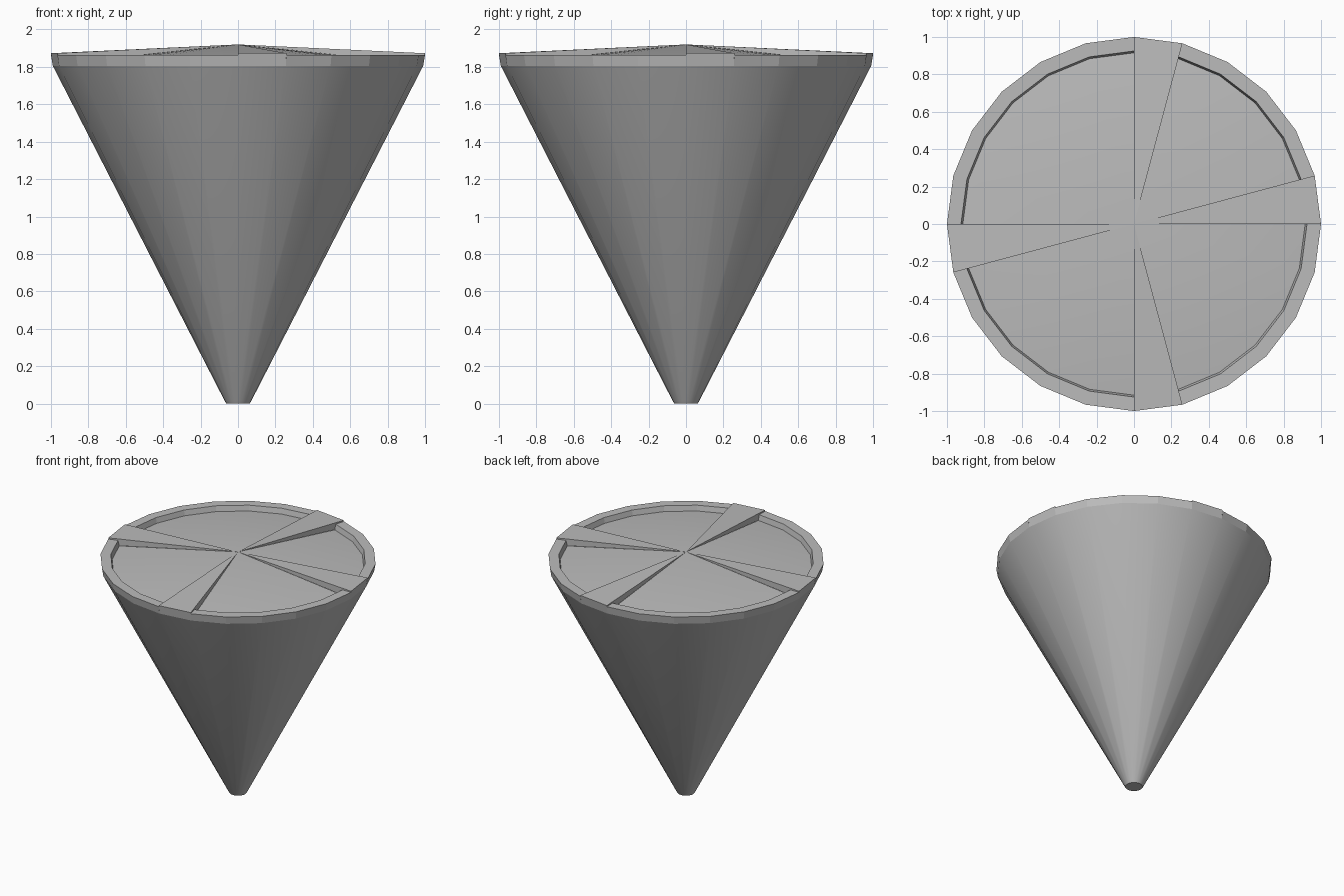
import bpy, bmesh
from math import cos, sin, tau

SIDES = 24
SPOKES = (0, 5, 12, 18)          # sectors carrying a raised spoke
APEX_Z, SPOKE_Z, RIM_Z, FLOOR_Z, BAND_Z = 1.92, 1.873, 1.864, 1.822, 1.805
INNER = 0.925

cube = bpy.data.objects.get("Cube")
if cube:
    bpy.data.objects.remove(cube, do_unlink=True)

grey = bpy.data.materials.new("plain_grey")
grey.use_nodes = True
colour = (0.5, 0.5, 0.5, 1)
grey.diffuse_color = colour
grey.node_tree.nodes["Principled BSDF"].inputs["Base Color"].default_value = colour


def at(r, i, z):
    a = tau * i / SIDES
    return (r * cos(a), r * sin(a), z)


def make(name, polygons, smooth=False):
    """Build an object from a list of corner loops, welding shared corners."""
    bm = bmesh.new()
    for corners in polygons:
        bm.faces.new([bm.verts.new(c) for c in corners])
    bmesh.ops.remove_doubles(bm, verts=bm.verts, dist=0.0005)
    mesh = bpy.data.meshes.new(name)
    bm.to_mesh(mesh)
    bm.free()
    mesh.materials.append(grey)
    ob = bpy.data.objects.new(name, mesh)
    bpy.context.collection.objects.link(ob)
    if smooth:
        bpy.context.view_layer.objects.active = ob
        ob.select_set(True)
        bpy.ops.object.shade_smooth_by_angle(angle=0.35)
        ob.select_set(False)
    return ob


def strip(i, lower, upper):
    """One outward facing quad between two (radius, height) rings."""
    return [at(lower[0], i, lower[1]), at(lower[0], i + 1, lower[1]),
            at(upper[0], i + 1, upper[1]), at(upper[0], i, upper[1])]


# Tapered body with a small blunt tip
tip, shoulder, top = (0.062, 0), (0.07, 0.012), (0.99, BAND_Z)
body = [[at(tip[0], -i, 0) for i in range(SIDES)]]
for i in range(SIDES):
    body += [strip(i, tip, shoulder), strip(i, shoulder, top)]
make("cone_body", body, smooth=True)

# Cap: spokes, recessed panels and the surrounding rim
apex = (0, 0, APEX_Z)
spokes, panels, rim = [], [], []
for i in range(SIDES):
    if i in SPOKES:
        spokes.append([apex, at(1, i, SPOKE_Z), at(1, i + 1, SPOKE_Z)])
        spokes.append(strip(i, top, (1, SPOKE_Z)))
        # Side walls, deep at the panel edge and shallow over the rim
        inner_z = APEX_Z + (SPOKE_Z - APEX_Z) * INNER
        for k in (i, i + 1):
            high = at(INNER, k, inner_z)
            walls = [[apex, at(INNER, k, FLOOR_Z), high],
                     [at(INNER, k, RIM_Z), at(1, k, RIM_Z), at(1, k, SPOKE_Z), high]]
            spokes += walls if k == i else [w[::-1] for w in walls]
    else:
        panels.append([apex, at(INNER - 0.01, i, FLOOR_Z), at(INNER - 0.01, i + 1, FLOOR_Z)])
        rim += [strip(i, top, (1, RIM_Z)),
                strip(i, (1, RIM_Z), (INNER, RIM_Z)),
                strip(i, (INNER, RIM_Z), (INNER - 0.01, FLOOR_Z))]
make("raised_spokes", spokes)
make("recessed_panels", panels, smooth=True)
make("outer_rim", rim)
